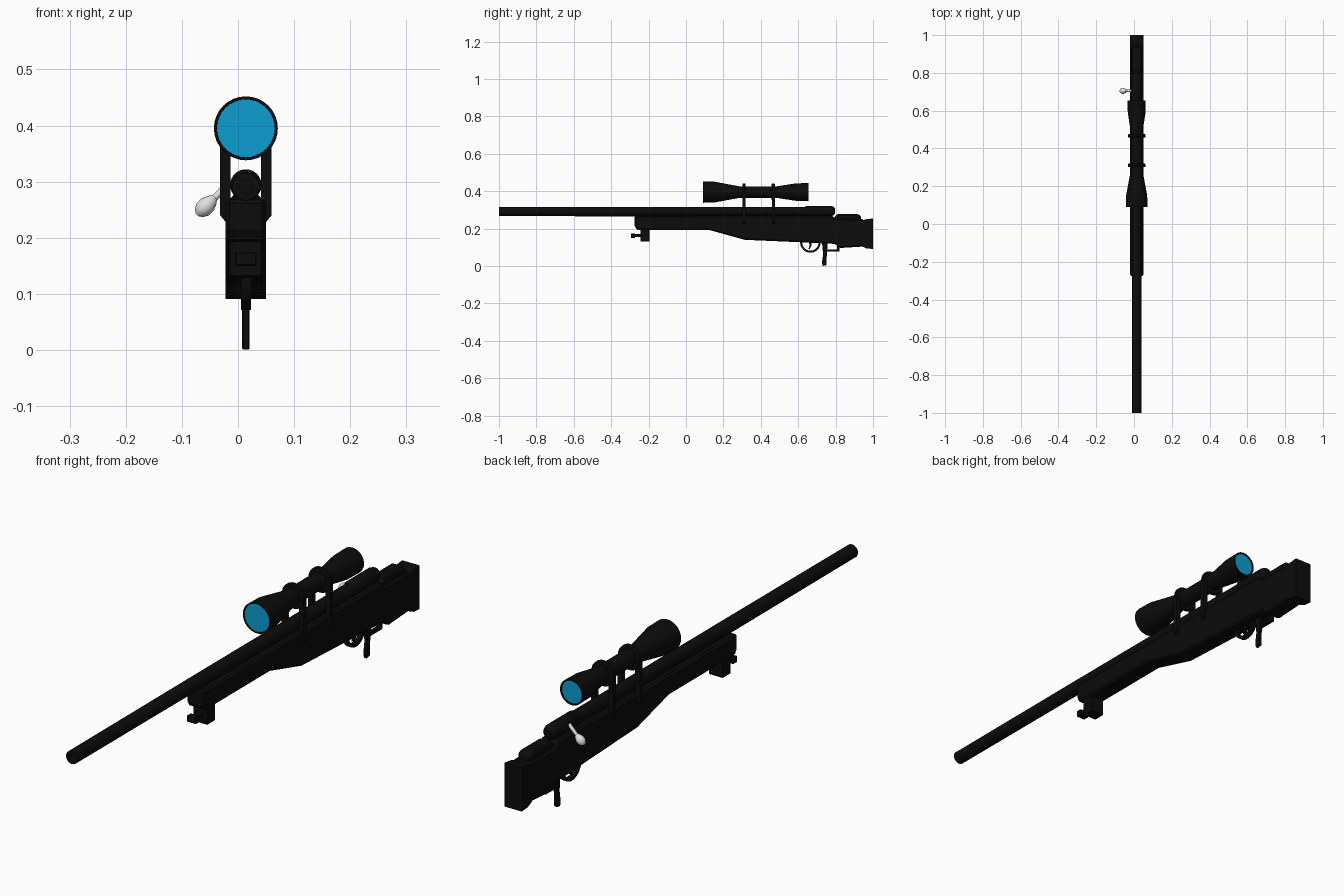
import bpy, bmesh, math
from mathutils import Vector

if "Cube" in bpy.data.objects:
    bpy.data.objects.remove(bpy.data.objects["Cube"])

CX = 0.014          # centre plane of the rifle
SCOPE_Z = 0.395


def material(name, rgb):
    m = bpy.data.materials.new(name)
    m.diffuse_color = (*rgb, 1)
    m.use_nodes = True
    m.node_tree.nodes["Principled BSDF"].inputs["Base Color"].default_value = m.diffuse_color
    return m


BLACK = material("matte_black", (0.0035, 0.0035, 0.0035))
BLUE = material("lens_blue", (0.004, 0.34, 0.64))
STEEL = material("bright_steel", (0.75, 0.75, 0.75))


def finish(name, bm, mat, smooth=False, bevel=0):
    bmesh.ops.recalc_face_normals(bm, faces=bm.faces[:])
    me = bpy.data.meshes.new(name)
    bm.to_mesh(me)
    bm.free()
    ob = bpy.data.objects.new(name, me)
    bpy.context.collection.objects.link(ob)
    me.materials.append(mat)
    if bevel:
        b = ob.modifiers.new("soft_edges", 'BEVEL')
        b.width = bevel
        b.segments = 1
    if smooth:
        bpy.ops.object.select_all(action='DESELECT')
        ob.select_set(True)
        bpy.context.view_layer.objects.active = ob
        bpy.ops.object.shade_smooth_by_angle(angle=math.radians(35))
    return ob


def lathe(name, pts, z, mat=BLACK, n=32, closed=False):
    """Turn (y, radius) points around a y-parallel axis."""
    bm = bmesh.new()
    rings = []
    for y, r in pts:
        rings.append([bm.verts.new((CX + r * math.cos(2 * math.pi * i / n), y,
                                    z + r * math.sin(2 * math.pi * i / n))) for i in range(n)])
    pairs = list(zip(rings, rings[1:]))
    if closed:
        pairs.append((rings[-1], rings[0]))
    for a, b in pairs:
        for i in range(n):
            j = (i + 1) % n
            bm.faces.new((a[i], a[j], b[j], b[i]))
    if not closed:
        bm.faces.new(rings[0])
        bm.faces.new(rings[-1])
    return finish(name, bm, mat, smooth=True)


def slab(name, prof, half, bevel=0.0):
    """Extrude a (y, z) side profile across the width."""
    bm = bmesh.new()
    f = bm.faces.new([bm.verts.new((CX - half, y, z)) for y, z in prof])
    ext = bmesh.ops.extrude_face_region(bm, geom=[f])
    bmesh.ops.translate(bm, vec=(2 * half, 0, 0),
                        verts=[v for v in ext['geom'] if isinstance(v, bmesh.types.BMVert)])
    return finish(name, bm, BLACK, bevel=bevel)


def box(name, y0, y1, z0, z1, half, bevel=0.0):
    return slab(name, [(y0, z0), (y1, z0), (y1, z1), (y0, z1)], half, bevel)


# Stock and butt
slab("stock", [(-0.275, 0.268), (-0.275, 0.215), (-0.262, 0.192), (0.126, 0.192), (0.313, 0.14),
               (0.61, 0.127), (0.80, 0.118), (0.82, 0.096), (0.95, 0.104), (0.95, 0.25),
               (0.80, 0.253), (0.78, 0.27)], 0.036, 0.007)
slab("butt_pad", [(0.94, 0.105), (0.965, 0.094), (1.0, 0.091), (1.0, 0.254),
                  (0.965, 0.25), (0.94, 0.243)], 0.036)
slab("cheek_rest", [(0.795, 0.24), (0.935, 0.24), (0.935, 0.268), (0.922, 0.277),
                    (0.812, 0.277), (0.795, 0.268)], 0.027, 0.006)

# Barrel with a shallow bore, and rounded bolt housing
lathe("barrel", [(-0.97, 0.012), (-1.0, 0.012), (-1.0, 0.0245), (-0.28, 0.0255), (0.66, 0.0255)], 0.291)
lathe("bolt_housing", [(0.635, 0.021), (0.645, 0.028), (0.775, 0.028), (0.788, 0.024), (0.796, 0.014)], 0.294)

# Bipod bracket under the fore end
box("bracket_block", -0.243, -0.195, 0.13, 0.2, 0.03, 0.003)
box("bracket_stem", -0.275, -0.24, 0.155, 0.17, 0.011)
box("bracket_cap", -0.295, -0.272, 0.15, 0.174, 0.019, 0.002)

# Trigger guard, trigger, rear guard and post
R, r = 0.055, 0.044
lathe_pts = [(math.cos(2 * math.pi * i / 24), math.sin(2 * math.pi * i / 24)) for i in range(24)]
bm = bmesh.new()
loops = [[bm.verts.new((CX + x, 0.665 + q * c, 0.126 + q * s)) for c, s in lathe_pts]
         for x, q in ((-0.009, R), (0.009, R), (0.009, r), (-0.009, r))]
for k in range(4):
    for i in range(24):
        a, b, j = loops[k], loops[(k + 1) % 4], (i + 1) % 24
        bm.faces.new((a[i], a[j], b[j], b[i]))
finish("trigger_guard", bm, BLACK, smooth=True)
slab("trigger", [(0.655, 0.135), (0.668, 0.135), (0.672, 0.11), (0.662, 0.092),
                 (0.655, 0.092), (0.661, 0.11)], 0.005)
box("rear_guard_bar", 0.75, 0.82, 0.077, 0.089, 0.009, 0.002)
box("rear_guard_end", 0.808, 0.82, 0.08, 0.12, 0.009)
slab("grip_post", [(0.727, 0.13), (0.733, 0.06), (0.727, 0.02), (0.73, 0.0), (0.75, 0.004),
                   (0.753, 0.06), (0.758, 0.13)], 0.0065, 0.002)

# Scope body, turned with a thin rim at each end
lathe("scope_body", [(0.096, 0.051), (0.09, 0.052), (0.09, 0.057), (0.15, 0.056), (0.285, 0.031),
                     (0.485, 0.031), (0.59, 0.047), (0.655, 0.048), (0.655, 0.042), (0.649, 0.041)], SCOPE_Z)
lathe("front_lens", [(0.092, 0.052), (0.097, 0.052)], SCOPE_Z, BLUE)
lathe("rear_lens", [(0.648, 0.042), (0.653, 0.042)], SCOPE_Z, BLUE)

# Scope rings, each with two legs clamping the stock
for k, y in enumerate((0.31, 0.467)):
    lathe(f"scope_ring_{k}", [(y - 0.009, 0.028), (y - 0.009, 0.043), (y - 0.004, 0.047),
                              (y + 0.004, 0.047), (y + 0.009, 0.043), (y + 0.009, 0.028)],
          SCOPE_Z, closed=True)
    for side in (-1, 1):
        bm = bmesh.new()
        prof = [(0.027, 0.395), (0.046, 0.395), (0.046, 0.24), (0.036, 0.228), (0.027, 0.24)]
        f = bm.faces.new([bm.verts.new((CX + side * x, y - 0.008, z)) for x, z in prof])
        ext = bmesh.ops.extrude_face_region(bm, geom=[f])
        bmesh.ops.translate(bm, vec=(0, 0.016, 0),
                            verts=[v for v in ext['geom'] if isinstance(v, bmesh.types.BMVert)])
        finish(f"scope_leg_{k}_{'left' if side < 0 else 'right'}", bm, BLACK)

# Bolt handle: tapered stem and egg-shaped knob, lying along one sloped axis
root, tip = Vector((-0.01, 0.705, 0.302)), Vector((-0.073, 0.705, 0.241))
axis = (tip - root).normalized()
u = Vector((0, 1, 0))
v = axis.cross(u)
length = (tip - root).length
bm = bmesh.new()
rings = []
for t, rad in ((0, 0.007), (0.5, 0.006), (0.58, 0.011), (0.7, 0.0155), (0.84, 0.0155), (0.95, 0.01), (1, 0.004)):
    rings.append([bm.verts.new(root + axis * length * t + rad * (math.cos(a) * u + math.sin(a) * v))
                  for a in (2 * math.pi * i / 16 for i in range(16))])
for a, b in zip(rings, rings[1:]):
    for i in range(16):
        j = (i + 1) % 16
        bm.faces.new((a[i], a[j], b[j], b[i]))
bm.faces.new(rings[0])
bm.faces.new(rings[-1])
finish("bolt_handle", bm, STEEL, smooth=True)
